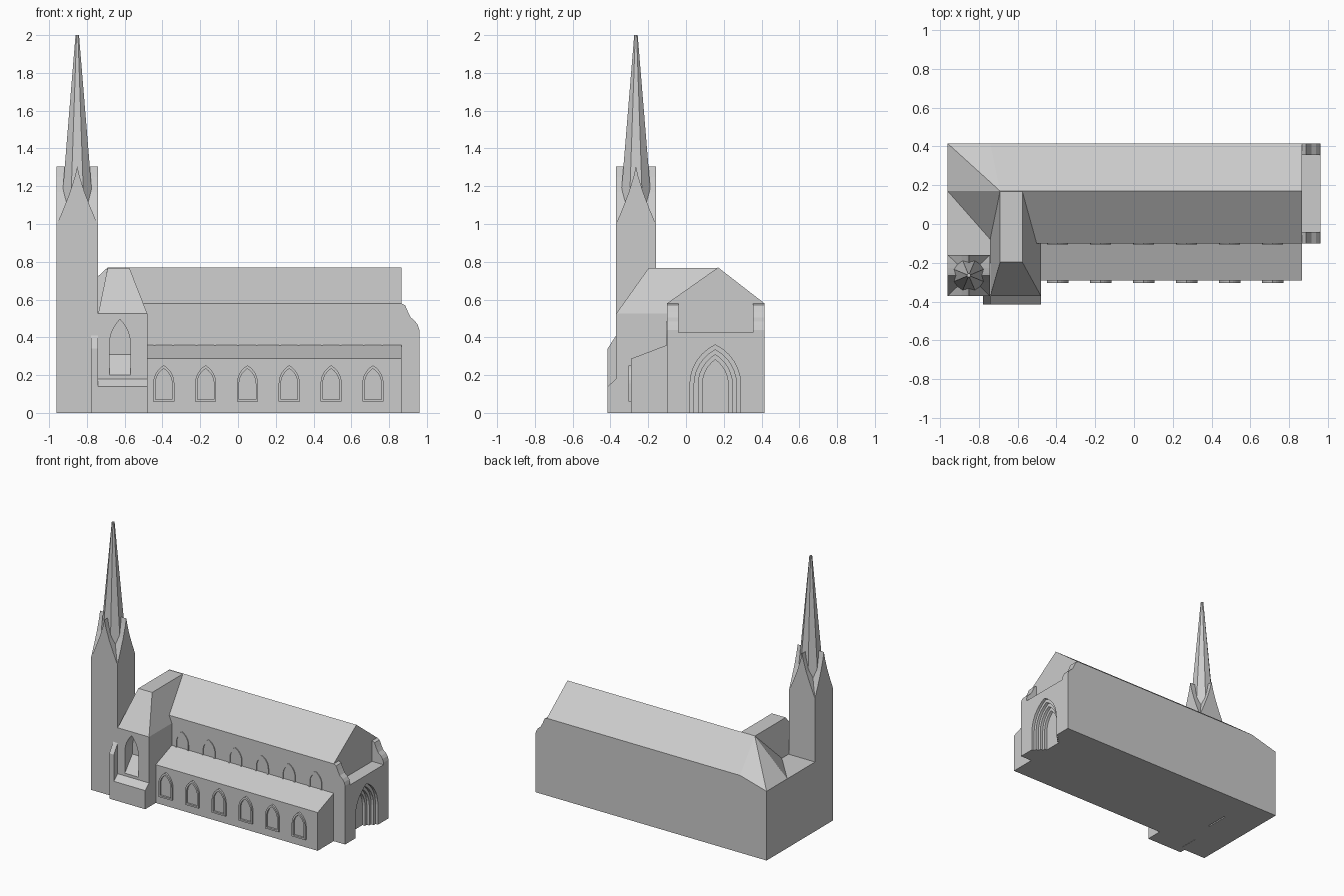
import bpy, bmesh, math

if "Cube" in bpy.data.objects:
    bpy.data.objects.remove(bpy.data.objects["Cube"])


def finish(name, bm):
    bmesh.ops.recalc_face_normals(bm, faces=bm.faces[:])
    me = bpy.data.meshes.new(name)
    bm.to_mesh(me)
    bm.free()
    ob = bpy.data.objects.new(name, me)
    bpy.context.collection.objects.link(ob)
    return ob


def hull(name, pts):
    """Convex solid around a few points."""
    bm = bmesh.new()
    for p in pts:
        bm.verts.new(p)
    bmesh.ops.convex_hull(bm, input=bm.verts[:])
    bmesh.ops.dissolve_limit(bm, angle_limit=0.01, verts=bm.verts[:], edges=bm.edges[:])
    return finish(name, bm)


def box(name, x0, x1, y0, y1, z0, z1):
    return hull(name, [(x, y, z) for x in (x0, x1) for y in (y0, y1) for z in (z0, z1)])


def place(axis, u, v, d):
    return (d, u, v) if axis == 'x' else (u, d, v)


def prism(name, profile, axis, a, b):
    """Extrude a (horizontal, z) profile along x or y."""
    bm = bmesh.new()
    ends = [[bm.verts.new(place(axis, u, v, d)) for u, v in profile] for d in (a, b)]
    n = len(profile)
    for e in ends:
        bm.faces.new(e)
    for i in range(n):
        j = (i + 1) % n
        bm.faces.new((ends[0][i], ends[0][j], ends[1][j], ends[1][i]))
    return finish(name, bm)


def arch(c, half, z0, spring, apex, n=6):
    """Pointed arch outline made of two arcs."""
    h = apex - spring
    r = (half * half + h * h) / (2 * half)
    top = math.atan2(h, r - half)
    right = [(half - r + r * math.cos(top * i / n), spring + r * math.sin(top * i / n))
             for i in range(n + 1)]
    pts = [(half, z0)] + right + [(-u, v) for u, v in right[-2::-1]] + [(-half, z0)]
    return [(c + u, v) for u, v in pts]


def frame(name, outer, inner, y_front, y_back):
    """Raised moulding between two matching outlines."""
    bm = bmesh.new()
    loops = [[bm.verts.new((u, y, v)) for u, v in o]
             for o, y in ((outer, y_back), (outer, y_front), (inner, y_front), (inner, y_back))]
    n = len(outer)
    for k in range(4):
        for i in range(n):
            j = (i + 1) % n
            a, b = loops[k], loops[(k + 1) % 4]
            bm.faces.new((a[i], a[j], b[j], b[i]))
    return finish(name, bm)


def cut(target, cutter):
    m = target.modifiers.new("cut", 'BOOLEAN')
    m.operation = 'DIFFERENCE'
    m.solver = 'EXACT'
    m.object = cutter
    cutter.hide_render = True
    cutter.hide_set(True)


RY = 0.17      # ridge line

# Nave with gabled roof, and lean-to aisle
prism("nave", [(-0.10, 0), (0.415, 0), (0.415, 0.58), (RY, 0.77), (-0.10, 0.58)], 'x', -0.69, 0.865)
prism("aisle", [(-0.29, 0), (-0.10, 0), (-0.10, 0.36), (-0.29, 0.287)], 'x', -0.48, 0.865)

# Hipped rear end of the nave
hull("rear_hip", [(x, y, 0) for x in (-0.96, -0.69) for y in (RY, 0.415)] + [
    (-0.96, RY, 0.52), (-0.96, 0.415, 0.52), (-0.74, 0.415, 0.58),
    (-0.69, 0.415, 0.58), (-0.69, RY, 0.77)])
box("rear_block", -0.96, -0.70, -0.20, RY, 0, 0.52)
hull("rear_valley_roof", [(-0.69, RY, 0.77), (-0.96, RY, 0.52), (-0.74, -0.08, 0.52),
                          (-0.69, RY, 0.52), (-0.69, -0.08, 0.52)])

# Transept: walls, truncated roof, recessed window with sloping sill
walls = box("transept_walls", -0.74, -0.48, -0.37, 0.0, 0, 0.525)
hull("transept_roof", [(x, y, 0.525) for x in (-0.74, -0.48) for y in (-0.37, RY)] +
     [(x, y, 0.768) for x in (-0.69, -0.575) for y in (-0.197, RY)])
cut(walls, prism("transept_window_cutter", arch(-0.625, 0.056, 0.20, 0.36, 0.495), 'y', -0.40, -0.28))
prism("transept_sill", [(-0.37, 0.195), (-0.275, 0.195), (-0.275, 0.315), (-0.37, 0.20)],
      'x', -0.682, -0.568)
prism("transept_plinth", [(-0.415, 0), (-0.36, 0), (-0.36, 0.185), (-0.37, 0.18), (-0.415, 0.14)],
      'x', -0.74, -0.48)
prism("transept_buttress", [(-0.415, 0), (-0.36, 0), (-0.36, 0.41), (-0.37, 0.41), (-0.415, 0.34)],
      'x', -0.778, -0.74)

# Entrance front: low middle wall, shouldered side piers, stepped doorway
porch = box("entrance_wall", 0.86, 0.96, -0.04, 0.355, 0, 0.425)
pier = [(0.86, 0), (0.96, 0), (0.96, 0.44), (0.952, 0.465), (0.938, 0.485), (0.915, 0.505),
        (0.90, 0.535), (0.885, 0.57), (0.865, 0.58), (0.86, 0.58)]
for side, y0, y1 in (("near", -0.10, -0.04), ("far", 0.355, 0.415)):
    prism("entrance_pier_" + side, pier, 'y', y0, y1)
for i in range(4):
    half = 0.134 - 0.022 * i
    cut(porch, prism(f"door_cutter_{i}",
                     arch(0.155, half, -0.02, 0.15, 0.36 - 0.026 * i), 'x', 0.94 - 0.021 * i, 1.0))

# Aisle windows and clerestory hood mouldings
for i in range(6):
    x = -0.393 + 0.2215 * i
    frame(f"aisle_window_{i}", arch(x, 0.056, 0.06, 0.155, 0.252),
          arch(x, 0.044, 0.072, 0.155, 0.234), -0.304, -0.285)
    frame(f"clerestory_window_{i}", arch(x, 0.054, 0.33, 0.40, 0.485),
          arch(x, 0.044, 0.335, 0.40, 0.469), -0.106, -0.095)

# Tower with four curved gables
TX, TY = -0.851, -0.265
box("tower", -0.96, -0.742, -0.37, -0.16, 0, 1.0)
gable = [(0.107, 1.0), (0.073, 1.08), (0.038, 1.17), (0.013, 1.25), (0, 1.305)]
outline = [(0.107, 0.98)] + gable + [(-u, v) for u, v in gable[-2::-1]] + [(-0.107, 0.98)]
prism("tower_gables_front_back", [(TX + u, v) for u, v in outline], 'y', -0.37, -0.16)
prism("tower_gables_sides", [(TY + u * 0.98, v) for u, v in outline], 'x', -0.96, -0.742)

# Octagonal spire
bm = bmesh.new()
rings = [[bm.verts.new((TX + r * math.cos(a), TY + r * math.sin(a), z))
          for a in (math.pi / 8 + k * math.pi / 4 for k in range(8))]
         for r, z in ((0.093, 1.05), (0.088, 1.12), (0.01, 2.0))]
bm.faces.new(rings[0])
bm.faces.new(rings[-1])
for lo, hi in zip(rings, rings[1:]):
    for k in range(8):
        j = (k + 1) % 8
        bm.faces.new((lo[k], lo[j], hi[j], hi[k]))
finish("spire", bm)
